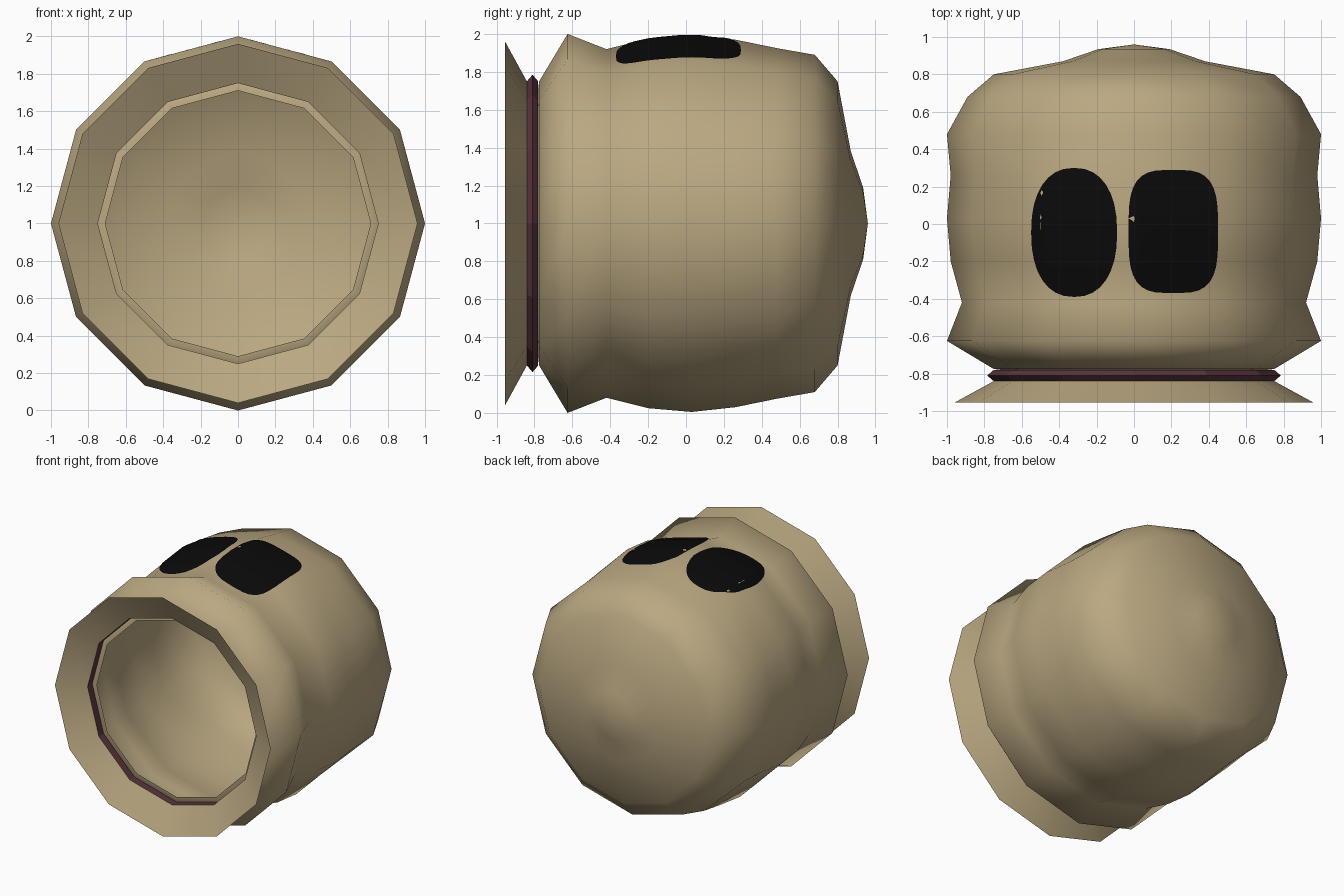
import bpy, bmesh, math
from mathutils import Vector
from mathutils.bvhtree import BVHTree

if "Cube" in bpy.data.objects:
    bpy.data.objects.remove(bpy.data.objects["Cube"])

N = 12


def material(name, rgb):
    m = bpy.data.materials.new(name)
    m.diffuse_color = (*rgb, 1)
    m.use_nodes = True
    m.node_tree.nodes["Principled BSDF"].inputs["Base Color"].default_value = m.diffuse_color
    return m


TAN = material("sack tan", (0.49, 0.39, 0.22))
RED = material("dark red cord", (0.10, 0.035, 0.045))
BLACK = material("black", (0.003, 0.003, 0.003))


def finish(name, bm, mat, angle=None):
    me = bpy.data.meshes.new(name)
    bm.to_mesh(me)
    me.materials.append(mat)
    ob = bpy.data.objects.new(name, me)
    bpy.context.collection.objects.link(ob)
    if angle:
        bpy.ops.object.select_all(action='DESELECT')
        ob.select_set(True)
        bpy.context.view_layer.objects.active = ob
        bpy.ops.object.shade_smooth_by_angle(angle=math.radians(angle))
    return ob


def lathe(profile, closed=False):
    """Twelve-sided rings around the y axis; profile = (y, x radius, z radius)."""
    bm = bmesh.new()
    rings = []
    for y, rx, rz in profile:
        if rx == 0:
            rings.append([bm.verts.new((0, y, 1))] * N)
        else:
            rings.append([bm.verts.new((rx * math.cos(math.tau * i / N), y,
                                        1 + rz * math.sin(math.tau * i / N)))
                          for i in range(N)])
    pairs = list(zip(rings, rings[1:]))
    if closed:
        pairs.append((rings[-1], rings[0]))
    for a, b in pairs:
        for i in range(N):
            j = (i + 1) % N
            quad = [a[i], b[i], b[j], a[j]]
            bm.faces.new(list(dict.fromkeys(quad)))
    bmesh.ops.recalc_face_normals(bm, faces=bm.faces)
    return bm


# Sack body: neck flange, shoulder, sagging sides and domed end
body = lathe([(-.78, .71, .71), (-.775, .75, .75), (-.625, 1, 1), (-.42, .92, .92),
              (-.2, .98, .975), (.03, 1, .995), (.26, .98, .97), (.48, 1, .925),
              (.68, .89, .89), (.80, .75, .75), (.87, .38, .38),
              (.935, .19, .19), (.96, 0, 0)])
tree = BVHTree.FromBMesh(body)
finish("sack_body", body, TAN, 80)

# Flared mouth
finish("sack_mouth", lathe([(-.955, .96, .96), (-.84, .75, .75)]), TAN, 40)

# Tie cord around the neck
finish("neck_cord", lathe([(-.84, .75, .75), (-.81, .785, .785),
                           (-.78, .75, .75)], closed=True), RED)


# Dark patches: thin plates draped on the top of the sack
def patch(name, cx, cy, rx, ry, power, rings=7, seg=32):
    bm = bmesh.new()

    def drape(x, y):
        hit = tree.ray_cast(Vector((x, y, 3)), Vector((0, 0, -1)))[0]
        return bm.verts.new((x, y, min(hit.z + .006, 2)))

    centre, prev = drape(cx, cy), None
    for k in range(1, rings + 1):
        ring = []
        for i in range(seg):
            c, s = math.cos(math.tau * i / seg), math.sin(math.tau * i / seg)
            x = math.copysign(abs(c) ** (2 / power), c) * rx * k / rings
            y = math.copysign(abs(s) ** (2 / power), s) * ry * k / rings
            ring.append(drape(cx + x, cy + y))
        for i in range(seg):
            j = (i + 1) % seg
            bm.faces.new([prev[i], ring[i], ring[j], prev[j]] if prev
                         else [centre, ring[i], ring[j]])
        prev = ring
    finish(name, bm, BLACK, 40)


patch("left_patch", -.32, -.045, .23, .345, 2.3)
patch("right_patch", .21, -.04, .24, .33, 3.4)
